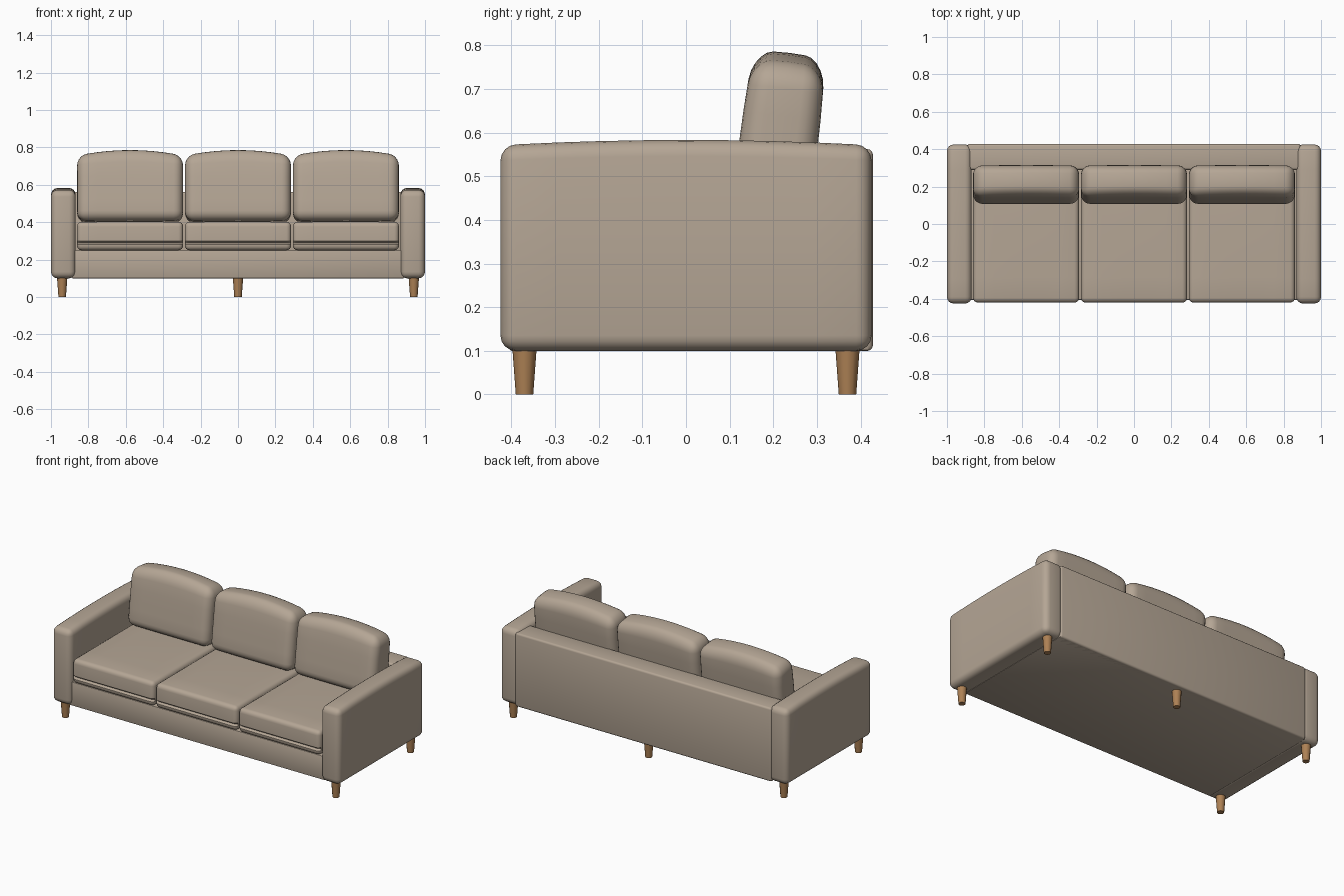
import bpy, bmesh, math
from mathutils import Vector, Matrix

if "Cube" in bpy.data.objects:
    bpy.data.objects.remove(bpy.data.objects["Cube"])


def material(name, rgb):
    m = bpy.data.materials.new(name)
    m.diffuse_color = (*rgb, 1)
    m.use_nodes = True
    m.node_tree.nodes["Principled BSDF"].inputs["Base Color"].default_value = m.diffuse_color
    return m


FABRIC = material("beige_fabric", (0.46, 0.38, 0.30))
WOOD = material("oak_wood", (0.42, 0.22, 0.09))


def finish(bm, name, mat, angle=35):
    bmesh.ops.recalc_face_normals(bm, faces=bm.faces)
    me = bpy.data.meshes.new(name)
    bm.to_mesh(me)
    bm.free()
    ob = bpy.data.objects.new(name, me)
    bpy.context.collection.objects.link(ob)
    me.materials.append(mat)
    bpy.ops.object.select_all(action='DESELECT')
    ob.select_set(True)
    bpy.context.view_layer.objects.active = ob
    bpy.ops.object.shade_smooth_by_angle(angle=math.radians(angle))
    return ob


def padded_box(name, lo, hi, radius, segs=4, cuts=(1, 1, 1), extra_z=(), shape=None, tilt=0):
    """Rounded box; shape(co, half) reshapes each vertex in local space."""
    lo, hi = Vector(lo), Vector(hi)
    half = (hi - lo) / 2
    bm = bmesh.new()
    bmesh.ops.create_cube(bm, size=2)
    bmesh.ops.scale(bm, vec=half, verts=bm.verts)
    bmesh.ops.bevel(bm, geom=bm.edges[:], offset=radius, segments=segs,
                    profile=0.5, affect='EDGES')

    def slice_at(axis, value):
        co, no = Vector((0, 0, 0)), Vector((0, 0, 0))
        co[axis], no[axis] = value, 1
        bmesh.ops.bisect_plane(bm, geom=bm.verts[:] + bm.edges[:] + bm.faces[:],
                               plane_co=co, plane_no=no)
    for axis in range(3):
        inner = half[axis] - radius
        for i in range(1, cuts[axis]):
            slice_at(axis, -inner + 2 * inner * i / cuts[axis])
    for z in extra_z:
        slice_at(2, z)
    if shape:
        for v in bm.verts:
            v.co = shape(v.co.copy(), half)
    bm.transform(Matrix.Translation((lo + hi) / 2) @ Matrix.Rotation(tilt, 4, 'X'))
    return finish(bm, name, FABRIC)


def arm_shape(co, h):
    # gently crowned top edge
    if co.z > 0:
        co.z += 0.012 * (1 - (co.y / h.y) ** 2) * co.z / h.z
    return co


def seat_shape(co, h):
    # soft crown on top, sewn groove low on the front
    u, v = co.x / h.x, co.y / h.y
    if co.z > 0:
        co.z += 0.006 * (1 - u * u) * (1 - v * v) * co.z / h.z
    if co.y < -h.y + 0.02 and abs(co.z + 0.036) < 0.004 and abs(u) < 0.99:
        co.y += 0.012
    return co


def back_shape(co, h):
    # arched top, fuller faces
    u = co.x / h.x
    t = max(0, co.z / h.z)
    co.z += 0.03 * (1 - u * u) * t * t + 0.006 * (1 - (co.y / h.y) ** 2) * t
    co.y *= 1 - 0.08 * t * t
    return co


# base and back frame
padded_box("base_frame", (-0.89, -0.405, 0.10), (0.89, 0.42, 0.25), 0.006, 2)
padded_box("back_frame", (-0.89, 0.29, 0.10), (0.89, 0.428, 0.562), 0.012, 3)

# arms
for side, s in (("left", -1), ("right", 1)):
    x0, x1 = sorted((s * 0.868, s * 1.0))
    padded_box(side + "_arm", (x0, -0.425, 0.10), (x1, 0.425, 0.571), 0.035,
               cuts=(2, 8, 2), shape=arm_shape)

# seat and back cushions
for label, x in (("left", -0.577), ("middle", 0), ("right", 0.577)):
    padded_box(label + "_seat_cushion", (x - 0.284, -0.42, 0.25), (x + 0.284, 0.29, 0.402),
               0.026, cuts=(6, 6, 1), extra_z=(-0.046, -0.036, -0.026), shape=seat_shape)
    padded_box(label + "_back_cushion", (x - 0.283, 0.122, 0.401), (x + 0.283, 0.302, 0.748),
               0.05, 5, cuts=(8, 2, 4), shape=back_shape, tilt=-math.radians(7))

# tapered legs
for name, x, y in (("front_left_leg", -0.94, -0.37), ("front_right_leg", 0.94, -0.37),
                   ("back_left_leg", -0.94, 0.37), ("back_right_leg", 0.94, 0.37),
                   ("back_middle_leg", 0, 0.37)):
    bm = bmesh.new()
    bmesh.ops.create_cone(bm, cap_ends=True, segments=12, radius1=0.02, radius2=0.028,
                          depth=0.108, matrix=Matrix.Translation((x, y, 0.054)))
    finish(bm, name, WOOD)
